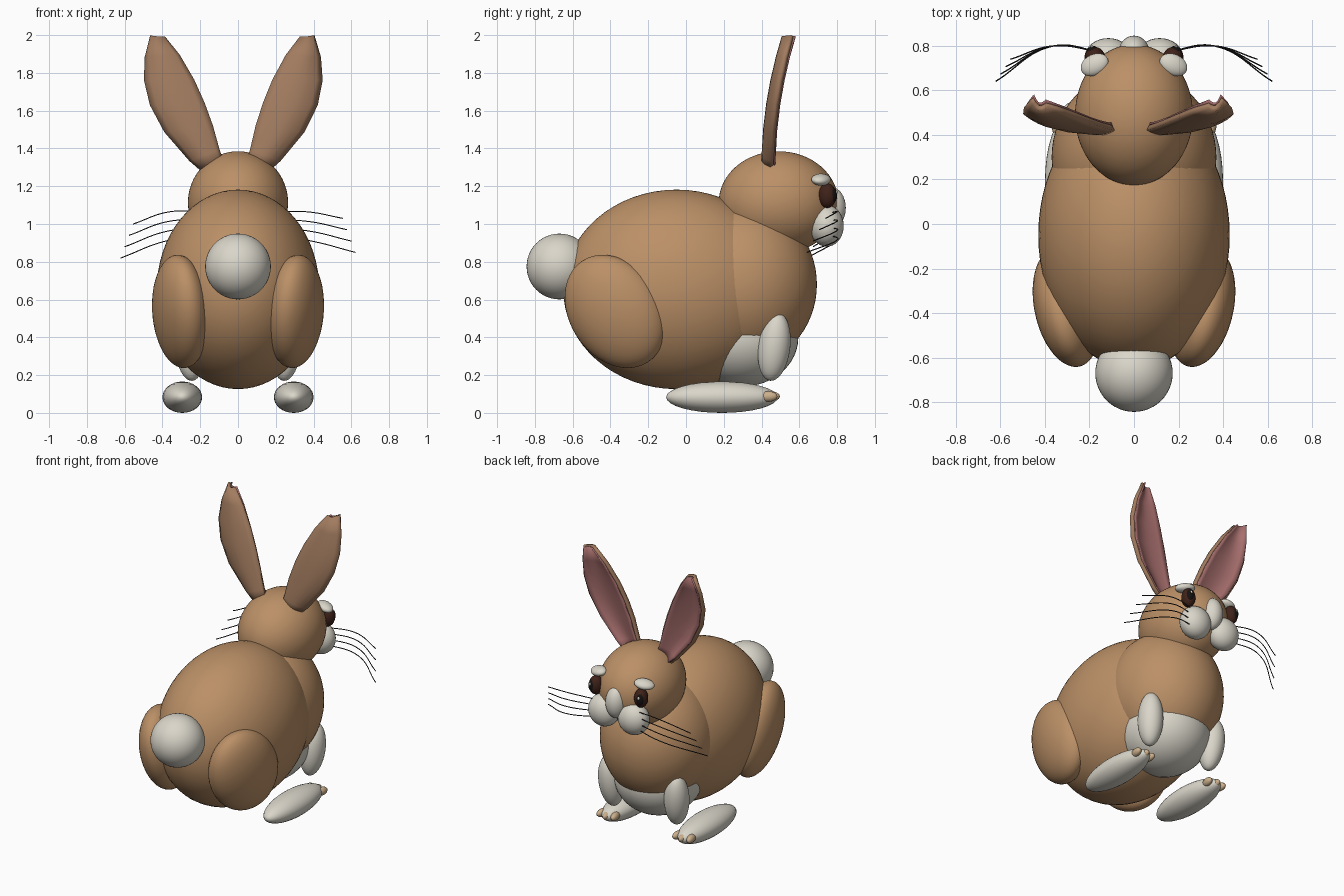
import bpy
import math
from mathutils import Vector

cube = bpy.data.objects.get("Cube")
if cube:
    bpy.data.objects.remove(cube, do_unlink=True)


def material(name, r, g, b):
    m = bpy.data.materials.new(name)
    m.use_nodes = True
    m.diffuse_color = (r, g, b, 1)
    bsdf = next(n for n in m.node_tree.nodes if n.type == 'BSDF_PRINCIPLED')
    bsdf.inputs["Base Color"].default_value = (r, g, b, 1)
    bsdf.inputs["Roughness"].default_value = 0.8
    return m


FUR = material("tan_fur", 0.50, 0.28, 0.135)
EAR = material("ear_brown", 0.36, 0.20, 0.115)
PINK = material("inner_ear_pink", 0.40, 0.165, 0.16)
WHITE = material("cream_white", 0.70, 0.67, 0.59)
TOE = material("toe_beige", 0.60, 0.43, 0.26)
BROWN = material("eye_brown", 0.05, 0.016, 0.01)
BLACK = material("pupil_black", 0.008, 0.006, 0.006)
DARK = material("whisker_dark", 0.03, 0.025, 0.025)


def ellipsoid(name, mat, loc, radii, rot=(0, 0, 0), segments=48):
    bpy.ops.mesh.primitive_uv_sphere_add(
        segments=segments, ring_count=segments // 2, radius=1, location=loc,
        rotation=[math.radians(a) for a in rot])
    ob = bpy.context.object
    ob.name = name
    ob.scale = radii
    ob.data.materials.append(mat)
    bpy.ops.object.shade_smooth()
    return ob


def pair(name, mat, loc, radii, rot=(0, 0, 0), segments=32):
    # one copy on each side, mirrored across x = 0
    for side, s in (("left", 1), ("right", -1)):
        ellipsoid(f"{side}_{name}", mat, (s * loc[0], loc[1], loc[2]), radii,
                  (rot[0], s * rot[1], s * rot[2]), segments)


# Torso, head and tail
ellipsoid("body", FUR, (0, -0.05, 0.654), (0.43, 0.6, 0.528), segments=64)
ellipsoid("chest", FUR, (0, 0.3, 0.68), (0.37, 0.393, 0.43), segments=64)
ellipsoid("belly", WHITE, (0, 0.3, 0.4), (0.29, 0.295, 0.26))
ellipsoid("head", FUR, (0, 0.49, 1.113), (0.265, 0.317, 0.272), segments=64)
ellipsoid("tail", WHITE, (0, -0.67, 0.775), (0.174, 0.174, 0.174))

# Legs and feet
pair("haunch", FUR, (0.303, -0.375, 0.537), (0.14, 0.25, 0.32), (32, 8, -15), 48)
pair("front_leg", WHITE, (0.255, 0.467, 0.35), (0.08, 0.085, 0.182), (-7, 4, 0))
pair("foot", WHITE, (0.295, 0.19, 0.083), (0.105, 0.295, 0.083))
for label, dx, dy in (("inner", -0.05, 0), ("middle", 0, 0.012), ("outer", 0.05, 0)):
    pair(f"{label}_toe", TOE, (0.295 + dx, 0.435 + dy, 0.087),
         (0.025, 0.05, 0.028), (0, 0, -dx * 200), 16)

# Face
ellipsoid("nose", WHITE, (0, 0.77, 1.085), (0.07, 0.076, 0.11), segments=32)
pair("cheek", WHITE, (0.115, 0.745, 0.99), (0.108, 0.09, 0.11))
pair("brow", WHITE, (0.177, 0.715, 1.235), (0.066, 0.048, 0.03), (-10, 8, -25))
pair("eye", BROWN, (0.175, 0.748, 1.15), (0.045, 0.048, 0.065), (0, 0, -25))
pair("pupil", BLACK, (0.187, 0.776, 1.152), (0.027, 0.023, 0.042), (0, 0, -25), 16)
pair("eye_glint", WHITE, (0.189, 0.796, 1.168), (0.008, 0.006, 0.011), (0, 0, -25), 12)

# Ears: rows of inner x, inner z, outer x, outer z, from root to tip
EAR_ROWS = [
    (0.065, 1.33, 0.165, 1.28), (0.085, 1.39, 0.235, 1.34),
    (0.117, 1.52, 0.365, 1.49), (0.158, 1.64, 0.438, 1.63),
    (0.21, 1.76, 0.466, 1.76), (0.285, 1.89, 0.458, 1.88),
    (0.362, 1.985, 0.425, 1.995),
]


def ear_sheet(name, mat, s, inset, forward, thickness):
    columns = 9
    verts, faces = [], []
    for xi, zi, xo, zo in EAR_ROWS:
        for c in range(columns):
            u = (2 * c / (columns - 1) - 1) * inset
            k = (u + 1) / 2
            x, z = xi + (xo - xi) * k, zi + (zo - zi) * k
            t = max(0, (z - 1.3) / 0.7)
            curl = (0.045 if u > 0 else 0.02) * u * u
            lean = 0.015 + 0.015 * t
            verts.append((s * x - lean, 0.412 + 0.11 * t * t + curl + forward, z))
    for r in range(len(EAR_ROWS) - 1):
        for c in range(columns - 1):
            a = r * columns + c
            quad = (a, a + 1, a + columns + 1, a + columns)
            faces.append(quad if s > 0 else quad[::-1])
    me = bpy.data.meshes.new(name)
    me.from_pydata(verts, [], faces)
    me.materials.append(mat)
    ob = bpy.data.objects.new(name, me)
    bpy.context.collection.objects.link(ob)
    mod = ob.modifiers.new("thickness", 'SOLIDIFY')
    mod.thickness = thickness
    mod.offset = 0
    bpy.context.view_layer.objects.active = ob
    bpy.ops.object.select_all(action='DESELECT')
    ob.select_set(True)
    bpy.ops.object.shade_smooth_by_angle(angle=math.radians(35))


for side, s in (("left", 1), ("right", -1)):
    ear_sheet(f"{side}_ear", EAR, s, 1.0, 0, 0.026)
    ear_sheet(f"{side}_inner_ear", PINK, s, 0.9, 0.022, 0.009)

# Whiskers: four curved hairs on each cheek
for side, s in (("left", 1), ("right", -1)):
    for i in range(4):
        z0 = 1.06 - 0.04 * i
        z_end = 1.015 - 0.06 * i + 0.015 * s
        path = [Vector((0.14, 0.77, z0)),
                Vector((0.36, 0.8, 1.065 - 0.05 * i)),
                Vector((0.555 + 0.022 * i, 0.74 - 0.033 * i, z_end))]
        cu = bpy.data.curves.new(f"{side}_whisker_{i + 1}", 'CURVE')
        cu.dimensions = '3D'
        cu.bevel_depth = 0.003
        cu.bevel_resolution = 1
        cu.use_fill_caps = True
        sp = cu.splines.new('BEZIER')
        sp.bezier_points.add(len(path) - 1)
        for bp, p in zip(sp.bezier_points, path):
            bp.co = (s * p.x, p.y, p.z)
            bp.handle_left_type = bp.handle_right_type = 'AUTO'
        cu.materials.append(DARK)
        ob = bpy.data.objects.new(cu.name, cu)
        bpy.context.collection.objects.link(ob)
